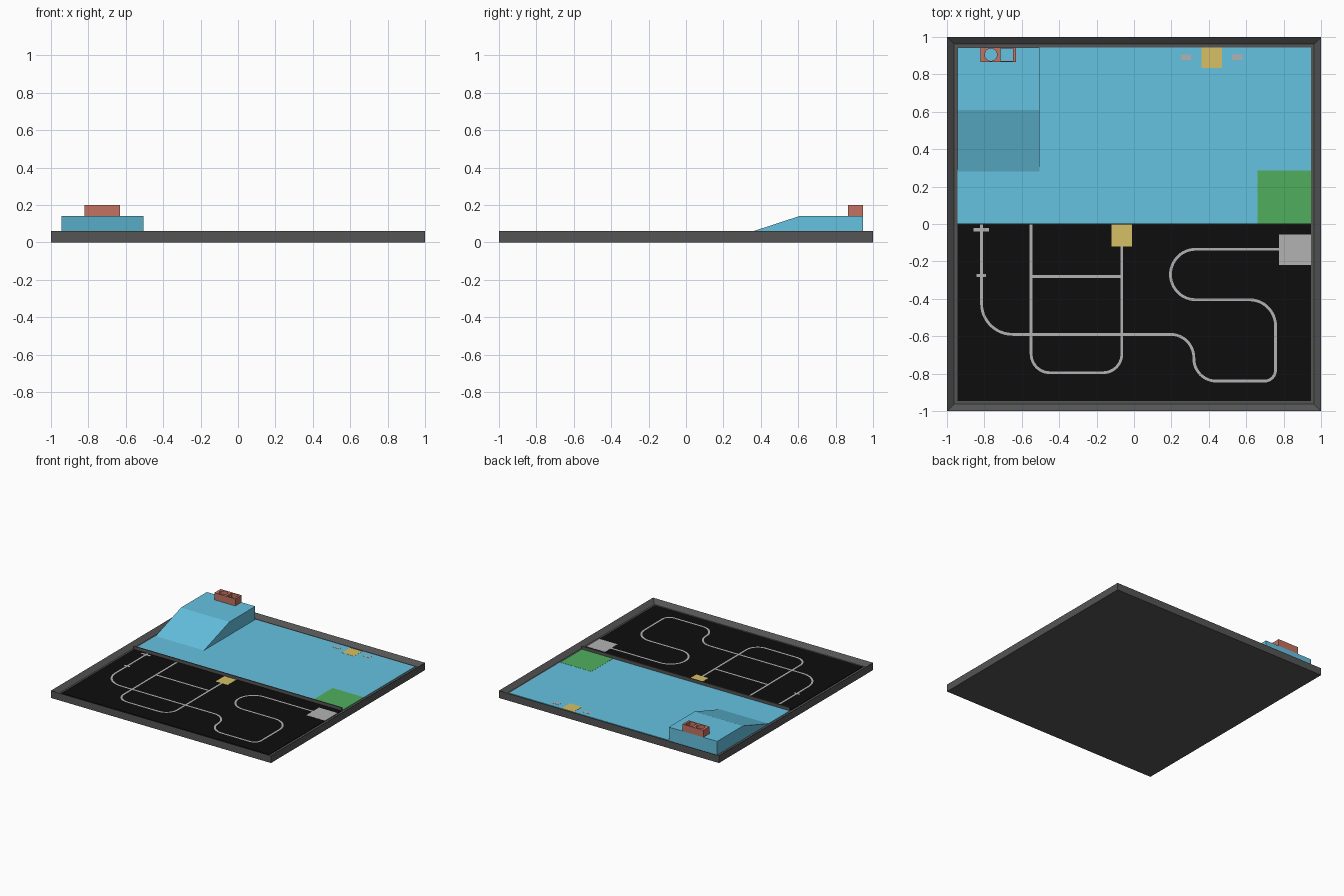
import bpy, bmesh, math
from mathutils import Vector

if "Cube" in bpy.data.objects:
    bpy.data.objects.remove(bpy.data.objects["Cube"])

FLOOR = 0.034
W = 0.945          # inner half width of the tray


def material(name, rgb):
    m = bpy.data.materials.new(name)
    m.diffuse_color = (*rgb, 1)
    m.use_nodes = True
    m.node_tree.nodes["Principled BSDF"].inputs["Base Color"].default_value = m.diffuse_color
    return m


DARK = material("dark_grey", (0.09, 0.09, 0.09))
BLACK = material("black", (0.004, 0.004, 0.004))
BLUE = material("blue", (0.13, 0.54, 0.75))
RED = material("red", (0.55, 0.17, 0.12))
YELLOW = material("yellow", (0.66, 0.53, 0.13))
GREEN = material("green", (0.08, 0.43, 0.11))
GREY = material("light_grey", (0.45, 0.45, 0.45))


def finish(name, bm, mat):
    bmesh.ops.recalc_face_normals(bm, faces=bm.faces)
    me = bpy.data.meshes.new(name)
    bm.to_mesh(me)
    bm.free()
    if mat:
        me.materials.append(mat)
    ob = bpy.data.objects.new(name, me)
    bpy.context.collection.objects.link(ob)
    return ob


def prism(name, pts, extrude, mat):
    bm = bmesh.new()
    face = bm.faces.new([bm.verts.new(p) for p in pts])
    geo = bmesh.ops.extrude_face_region(bm, geom=[face], use_keep_orig=True)
    verts = [g for g in geo["geom"] if isinstance(g, bmesh.types.BMVert)]
    bmesh.ops.translate(bm, verts=verts, vec=extrude)
    return finish(name, bm, mat)


def box(name, x0, x1, y0, y1, z0, z1, mat):
    pts = [(x0, y0, z0), (x1, y0, z0), (x1, y1, z0), (x0, y1, z0)]
    return prism(name, pts, (0, 0, z1 - z0), mat)


def pad(name, x0, x1, y0, y1, mat):
    return box(name, x0, x1, y0, y1, FLOOR - 0.001, FLOOR + 0.001, mat)


def rounded(corners):
    """Polyline from (x, y, fillet radius) right-angle corners."""
    pts = []
    for i, (x, y, r) in enumerate(corners):
        c = Vector((x, y))
        if r == 0:
            pts.append(c)
            continue
        a = (Vector(corners[i - 1][:2]) - c).normalized()
        b = (Vector(corners[i + 1][:2]) - c).normalized()
        for k in range(13):
            t = k / 12 * math.pi / 2
            p = c + a * r * (1 - math.sin(t)) + b * r * (1 - math.cos(t))
            if not pts or (p - pts[-1]).length > 1e-4:
                pts.append(p)
    return pts


def ribbon(name, corners, width=0.015):
    pts = rounded(corners)
    bm = bmesh.new()
    rows = []
    for i, p in enumerate(pts):
        d = (pts[min(i + 1, len(pts) - 1)] - pts[max(i - 1, 0)]).normalized()
        n = Vector((-d.y, d.x)) * width / 2
        rows.append([bm.verts.new((*(p + n * s), FLOOR + 0.001)) for s in (1, -1)])
    for (a, b), (c, d) in zip(rows, rows[1:]):
        f = bm.faces.new((a, b, d, c))
    ob = finish(name, bm, GREY)
    if ob.data.polygons[0].normal.z < 0:
        ob.data.flip_normals()
    return ob


# Tray with raised rim
bm = bmesh.new()
bmesh.ops.create_cube(bm, size=1)
bmesh.ops.scale(bm, vec=(2, 2, 0.06), verts=bm.verts)
bmesh.ops.translate(bm, vec=(0, 0, 0.03), verts=bm.verts)
top = max(bm.faces, key=lambda f: f.calc_center_median().z)
bmesh.ops.inset_region(bm, faces=[top], thickness=1 - W)
bmesh.ops.translate(bm, vec=(0, 0, -0.03), verts=top.verts)
finish("tray_frame", bm, DARK)

# Floors and divider
box("blue_floor", -W, W, 0, W, 0.029, FLOOR, BLUE)
box("black_floor", -W, W, -W, 0, 0.029, FLOOR, BLACK)
box("divider", -W, W, -0.004, 0.004, 0.029, 0.06, DARK)

# Ramp and platform
profile = [(0.28, FLOOR), (0.61, 0.142), (W, 0.142), (W, FLOOR)]
prism("ramp", [(-W, y, z) for y, z in profile], (W - 0.505, 0, 0), BLUE)

# Red holder with a round and a square pocket
holder = box("holder", -0.82, -0.63, 0.865, W, 0.142, 0.2, RED)
square = box("square_cutter", -0.713, -0.647, 0.872, 0.938, 0.1, 0.3, None)
ring = [(-0.765 + 0.033 * math.cos(k * math.tau / 32),
         0.905 + 0.033 * math.sin(k * math.tau / 32), 0.1) for k in range(32)]
circle = prism("round_cutter", ring, (0, 0, 0.2), None)
bpy.context.view_layer.objects.active = holder
for cutter in (square, circle):
    mod = holder.modifiers.new(cutter.name, "BOOLEAN")
    mod.operation, mod.solver, mod.object = "DIFFERENCE", "EXACT", cutter
    cutter.hide_render = True
    bpy.ops.object.modifier_apply(modifier=mod.name)
    bpy.data.objects.remove(cutter)

# Coloured zones
pad("yellow_zone_back", 0.36, 0.47, 0.835, W, YELLOW)
pad("yellow_zone_front", -0.12, -0.01, -0.12, -0.004, YELLOW)
pad("green_zone", 0.66, W, 0.004, 0.285, GREEN)
pad("grey_zone", 0.775, W, -0.22, -0.055, GREY)
for i, x in enumerate((0.25, 0.525)):
    pad(f"small_marker_{i}", x, x + 0.055, 0.877, 0.905, GREY)

# Guide lines on the black half
ribbon("long_line", [(-0.815, -0.004, 0), (-0.815, -0.59, 0.165), (0.32, -0.59, 0.125),
                     (0.32, -0.84, 0.12), (0.757, -0.84, 0.06), (0.757, -0.405, 0.14),
                     (0.195, -0.405, 0.135), (0.195, -0.135, 0.135), (0.775, -0.135, 0)])
ribbon("loop_line", [(-0.55, -0.004, 0), (-0.55, -0.795, 0.1),
                     (-0.065, -0.795, 0.1), (-0.065, -0.12, 0)])
ribbon("cross_line", [(-0.55, -0.28, 0), (-0.065, -0.28, 0)])
ribbon("start_tick", [(-0.857, -0.03, 0), (-0.775, -0.03, 0)], 0.018)
ribbon("second_tick", [(-0.842, -0.275, 0), (-0.79, -0.275, 0)], 0.015)
